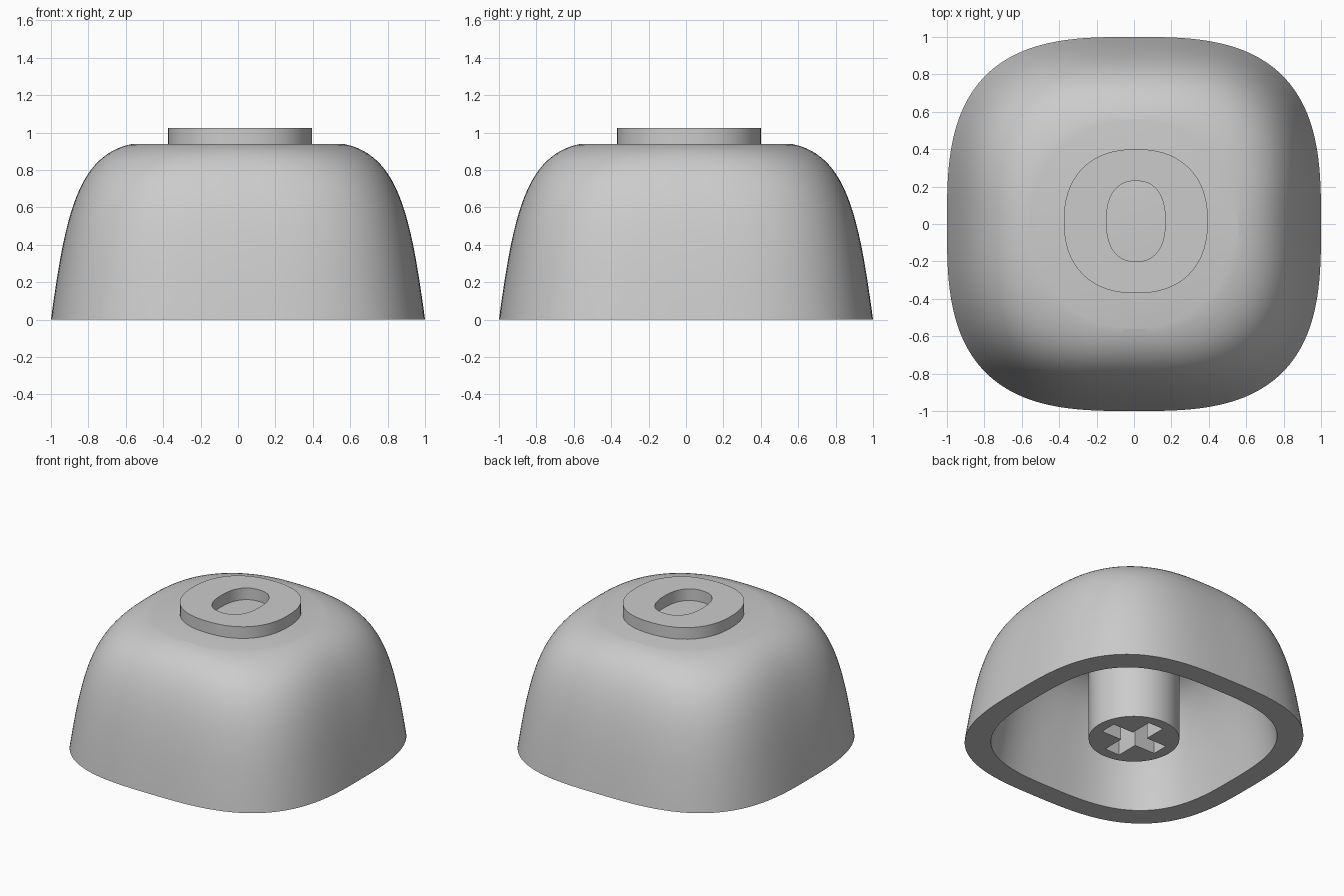
import bpy, bmesh, math

if "Cube" in bpy.data.objects:
    bpy.data.objects.remove(bpy.data.objects["Cube"])


def loop(z, radius, n):
    """Closed loop at height z; radius(c, s) gives the distance in each direction."""
    pts = []
    for i in range(n):
        t = 2 * math.pi * i / n
        c, s = math.cos(t), math.sin(t)
        r = radius(c, s)
        pts.append((r * c, r * s, z))
    return pts


def superellipse(a, b, p):
    return lambda c, s: (abs(c / a) ** p + abs(s / b) ** p) ** (-1 / p)


def cross(length, width):
    def radius(c, s):
        c, s = max(abs(c), 1e-9), max(abs(s), 1e-9)
        return max(min(length / c, width / s), min(width / c, length / s))
    return radius


def loft(name, loops, cyclic=False, angle=12):
    """Skin consecutive loops with quads; cap both ends or join them."""
    bm = bmesh.new()
    rows = [[bm.verts.new(p) for p in lp] for lp in loops]
    n = len(rows[0])
    pairs = list(zip(rows, rows[1:])) + ([(rows[-1], rows[0])] if cyclic else [])
    for a, b in pairs:
        for i in range(n):
            j = (i + 1) % n
            bm.faces.new((a[i], a[j], b[j], b[i]))
    if not cyclic:
        bm.faces.new(rows[0])
        bm.faces.new(rows[-1])
    bmesh.ops.recalc_face_normals(bm, faces=bm.faces[:])
    mesh = bpy.data.meshes.new(name)
    bm.to_mesh(mesh)
    bm.free()
    obj = bpy.data.objects.new(name, mesh)
    bpy.context.collection.objects.link(obj)
    bpy.ops.object.select_all(action='DESELECT')
    obj.select_set(True)
    bpy.context.view_layer.objects.active = obj
    bpy.ops.object.shade_smooth_by_angle(angle=math.radians(angle))
    return obj


def dome(scale, steps=28):
    """Side wall from rim to flat top: squarish at the rim, round at the top."""
    ctrl = [(1, 0), (0.925, 0.55), (0.86, 0.885), (0.56, 0.94)]
    out = []
    for k in range(steps + 1):
        t = k / steps
        w = [(1 - t) ** 3, 3 * t * (1 - t) ** 2, 3 * t * t * (1 - t), t ** 3]
        r = scale * sum(a * p[0] for a, p in zip(w, ctrl))
        z = scale * sum(a * p[1] for a, p in zip(w, ctrl))
        out.append(loop(z, superellipse(r, r, 3 - t ** 4), 144))
    return out


# Hollow cap shell: outer wall down to the rim, then up the inner wall
loft("cap_shell", dome(1)[::-1] + dome(0.845))

# Mounting stem with a cross-shaped socket
post = superellipse(0.3, 0.3, 2)
socket = cross(0.225, 0.225 * math.tan(math.radians(15)))
loft("stem", [loop(0.8, post, 72), loop(0, post, 72),
              loop(0, socket, 72), loop(0.45, socket, 72)])

# Raised ring on the flat top
outer, inner = superellipse(0.385, 0.385, 2.3), superellipse(0.157, 0.215, 2.4)
ring = loft("top_ring", [loop(0.93, outer, 64), loop(1.025, outer, 64),
                         loop(1.025, inner, 64), loop(0.93, inner, 64)],
            cyclic=True, angle=25)
ring.location = (0.01, 0.015, 0)
